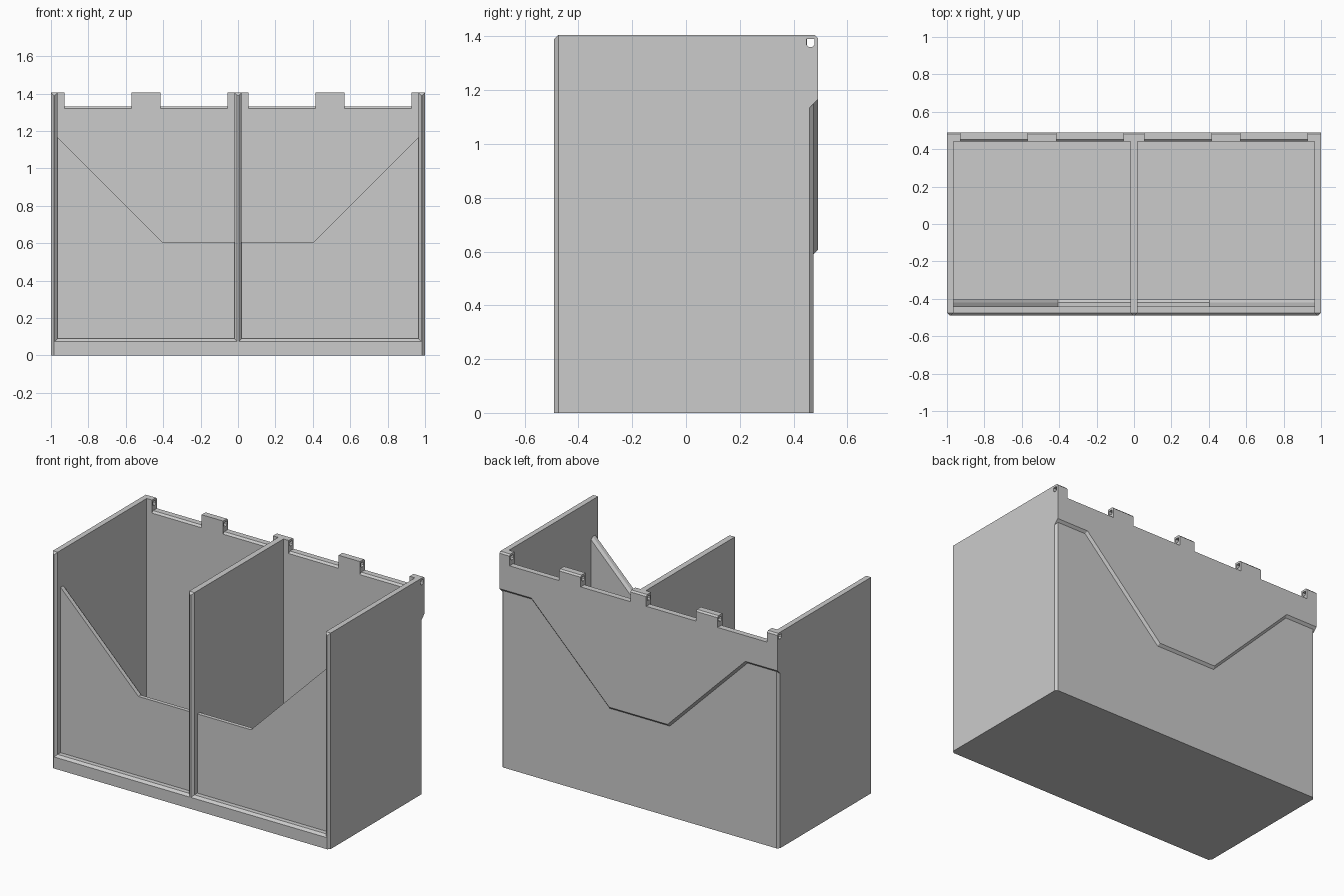
import bpy
import bmesh
from mathutils import Vector

if "Cube" in bpy.data.objects:
    bpy.data.objects.remove(bpy.data.objects["Cube"])

GREY = (0.6, 0.6, 0.6, 1)
grey = bpy.data.materials.new("plain grey")
grey.use_nodes = True
grey.diffuse_color = GREY
grey.node_tree.nodes["Principled BSDF"].inputs["Base Color"].default_value = GREY

TOP = 1.405      # overall height
FLOOR = 0.09     # floor thickness
CH = 0.015       # small edge chamfer
FRONT = -0.49
BACK = 0.49


def loft(name, layers, drop_front=False):
    """Closed solid through matching rings of points; optional front top chamfer."""
    bm = bmesh.new()
    rings = [[bm.verts.new(p) for p in ring] for ring in layers]
    for a, b in zip(rings, rings[1:]):
        for i in range(len(a)):
            j = (i + 1) % len(a)
            bm.faces.new((a[i], a[j], b[j], b[i]))
    bm.faces.new(rings[0])
    bm.faces.new(rings[-1])
    if drop_front:
        bmesh.ops.bisect_plane(bm, geom=bm.verts[:] + bm.edges[:] + bm.faces[:],
                               plane_co=(0, FRONT + CH, 0), plane_no=(0, 1, 0))
        for v in bm.verts:
            if v.co.y < FRONT + CH / 2 and v.co.z > FLOOR / 2:
                v.co.z -= CH
    bmesh.ops.recalc_face_normals(bm, faces=bm.faces[:])
    mesh = bpy.data.meshes.new(name)
    bm.to_mesh(mesh)
    bm.free()
    mesh.materials.append(grey)
    obj = bpy.data.objects.new(name, mesh)
    bpy.context.collection.objects.link(obj)
    return obj


def upright(name, plan, z0, z1):
    """Plan outline extruded upwards, chamfered at the front top."""
    return loft(name, [[(x, y, z) for x, y in plan] for z in (z0, z1)], True)


def mirrored(half):
    return half + [(-x, z) for x, z in reversed(half)]


# Floor with the front lip
upright("floor", mirrored([(0.985, FRONT), (1, FRONT + CH), (1, 0.46), (0.985, 0.475)]), 0, FLOOR)

# Side walls, chamfered down both long front edges
side_plan = [(0.98, FRONT), (0.985, FRONT), (1, FRONT + CH), (1, 0.46),
             (0.985, 0.475), (0.965, 0.475), (0.965, FRONT + CH)]
walls = [upright(label + "_side_wall", [(s * x, y) for x, y in side_plan], 0, TOP)
         for label, s in (("left", 1), ("right", -1))]

# Centre divider with a tapered front edge
upright("centre_divider", mirrored([(0.005, FRONT), (0.019, FRONT + CH), (0.019, 0.45)]), 0.06, TOP)


# Recessed front panel with a scooped top edge
def scoop(y, drop):
    half = [(0.97, FLOOR / 2), (0.97, 1.17 - drop), (0.405, 0.605 - drop)]
    return [(x, y, z) for x, z in mirrored(half)]


loft("front_panel", [scoop(-0.445, 0), scoop(-0.42, 0), scoop(-0.403, CH)])


# Back wall: the top edge has knuckles separated by notches
def knuckle_top(edge, knuckle, notch):
    half = [(edge, knuckle), (0.927, knuckle), (0.927, notch), (0.57, notch),
            (0.57, knuckle), (0.415, knuckle), (0.415, notch), (0.057, notch), (0.057, knuckle)]
    return mirrored(half)


def wall_ring(y, notch):
    outline = [(-0.985, 0)] + [(0.985, 0)] + knuckle_top(0.985, TOP, notch)
    return [(x, y, z) for x, z in outline]


back_wall = loft("back_wall", [wall_ring(0.44, 1.32), wall_ring(0.452, 1.332), wall_ring(0.475, 1.332)])


# Raised back plate: stepped lower edge that slopes outwards
def plate_ring(y, top):
    d = BACK - min(y, BACK)
    m = d * 0.414
    lower = [(-1, 1.165 - d), (-0.77 - m, 1.165 - d), (-0.21 - m, 0.605 - d)]
    outline = lower + [(-x, z) for x, z in reversed(lower)] + knuckle_top(1, top, 1.332)
    return [(x, y, z) for x, z in outline]


back_plate = loft("back_plate", [plate_ring(0.46, TOP), plate_ring(0.48, TOP), plate_ring(BACK, TOP - 0.01)])

# Hinge pin hole through the knuckles and side walls
hole = [(0.449, 1.391), (0.449, 1.369), (0.457, 1.361), (0.470, 1.361), (0.478, 1.369), (0.478, 1.391)]
cutter = loft("pin_hole_cutter", [[(x, y, z) for y, z in hole] for x in (-1.1, 1.1)])
cutter.hide_render = True
for obj in walls + [back_wall, back_plate]:
    mod = obj.modifiers.new("pin_hole", "BOOLEAN")
    mod.operation = "DIFFERENCE"
    mod.solver = "EXACT"
    mod.object = cutter
    bpy.context.view_layer.objects.active = obj
    bpy.ops.object.modifier_apply(modifier=mod.name)
bpy.data.objects.remove(cutter)
